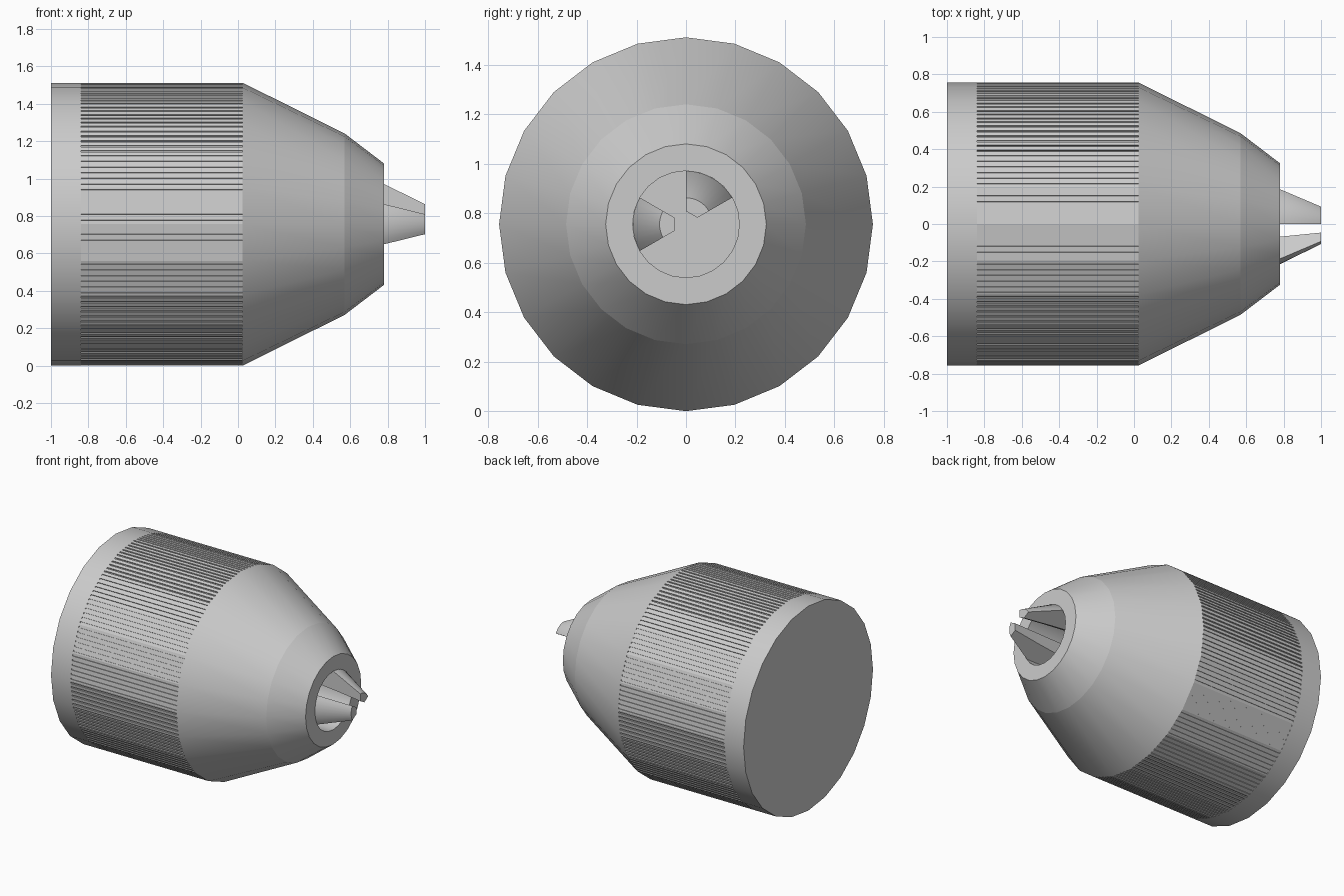
import bpy, bmesh
from math import sin, cos, tan, pi, radians

if "Cube" in bpy.data.objects:
    bpy.data.objects.remove(bpy.data.objects["Cube"])

SIDES, RADIUS = 24, 0.756
STEP = 2 * pi / SIDES

steel = bpy.data.materials.new("steel_grey")
steel.use_nodes = True
GREY = (0.6, 0.6, 0.6, 1)
steel.diffuse_color = GREY
steel.node_tree.nodes["Principled BSDF"].inputs["Base Color"].default_value = GREY


def loft(name, rings, cap_start=False, cap_end=False, smooth=True):
    """Bridge rings of (x, y, z) points, with z measured from the axis."""
    bm = bmesh.new()
    loops = [[bm.verts.new((x, y, z + RADIUS)) for x, y, z in ring] for ring in rings]
    n = len(loops[0])
    for a, b in zip(loops, loops[1:]):
        for i in range(n):
            j = (i + 1) % n
            bm.faces.new((a[i], a[j], b[j], b[i]))
    if cap_start:
        bm.faces.new(loops[0][::-1])
    if cap_end:
        bm.faces.new(loops[-1])
    if cap_start and cap_end:
        bmesh.ops.recalc_face_normals(bm, faces=bm.faces)
    mesh = bpy.data.meshes.new(name)
    bm.to_mesh(mesh)
    bm.free()
    mesh.materials.append(steel)
    obj = bpy.data.objects.new(name, mesh)
    bpy.context.collection.objects.link(obj)
    if smooth:
        bpy.ops.object.select_all(action="DESELECT")
        bpy.context.view_layer.objects.active = obj
        obj.select_set(True)
        bpy.ops.object.shade_smooth_by_angle(angle=radians(30))
    return obj


def circle(x, r):
    return [(x, r * cos(i * STEP), r * sin(i * STEP)) for i in range(SIDES)]


def knurl(x, teeth=6, depth=0.007, width=0.3):
    """Flat-sided outline with narrow slots cut into every side."""
    ring = []
    for i in range(SIDES):
        a, b = i * STEP, (i + 1) * STEP
        mid = (a + b) / 2
        ring.append((x, RADIUS * cos(a), RADIUS * sin(a)))
        for k in range(teeth):
            t0, t1 = (k + 0.5 - width / 2) / teeth, (k + 0.5 + width / 2) / teeth
            for t, d in ((t0, 0), (t0, depth), (t1, depth), (t1, 0)):
                y = RADIUS * (cos(a) * (1 - t) + cos(b) * t) - d * cos(mid)
                z = RADIUS * (sin(a) * (1 - t) + sin(b) * t) - d * sin(mid)
                ring.append((x, y, z))
    return ring


def jaw_section(x, outer, inner, direction):
    """Sixty degree wedge with a round back and a flat gripping face."""
    half = radians(30)
    pts = [(inner, -inner * tan(half))]
    pts += [(outer * cos(a), outer * sin(a))
            for a in (half * (k / 4 - 1) for k in range(9))]
    pts.append((inner, inner * tan(half)))
    c, s = cos(direction), sin(direction)
    return [(x, u * c - v * s, u * s + v * c) for u, v in pts]


# Body, from the back collar to the nose
GRIP_START, GRIP_END, NOSE = -0.84, 0.025, 0.78
loft("rear_collar", [circle(-1, RADIUS), circle(GRIP_START, RADIUS),
                     circle(GRIP_START, RADIUS - 0.05)], cap_start=True)
loft("knurled_grip", [knurl(GRIP_START), knurl(GRIP_END)], smooth=False)
loft("nose_cone", [circle(GRIP_END, RADIUS - 0.05), circle(GRIP_END, RADIUS),
                   circle(0.57, 0.485)])
loft("nose_tip", [circle(0.57, 0.485), circle(NOSE, 0.325), circle(NOSE, 0.216),
                  circle(0.4, 0.216)], cap_end=True)

# Two gripping jaws; the third seat is empty
for name, angle in (("upper_jaw", 60), ("side_jaw", 180)):
    d = radians(angle)
    loft(name, [jaw_section(0.4, 0.215, 0.1, d), jaw_section(NOSE, 0.215, 0.068, d),
                jaw_section(1.0, 0.107, 0.046, d)], cap_start=True, cap_end=True)
